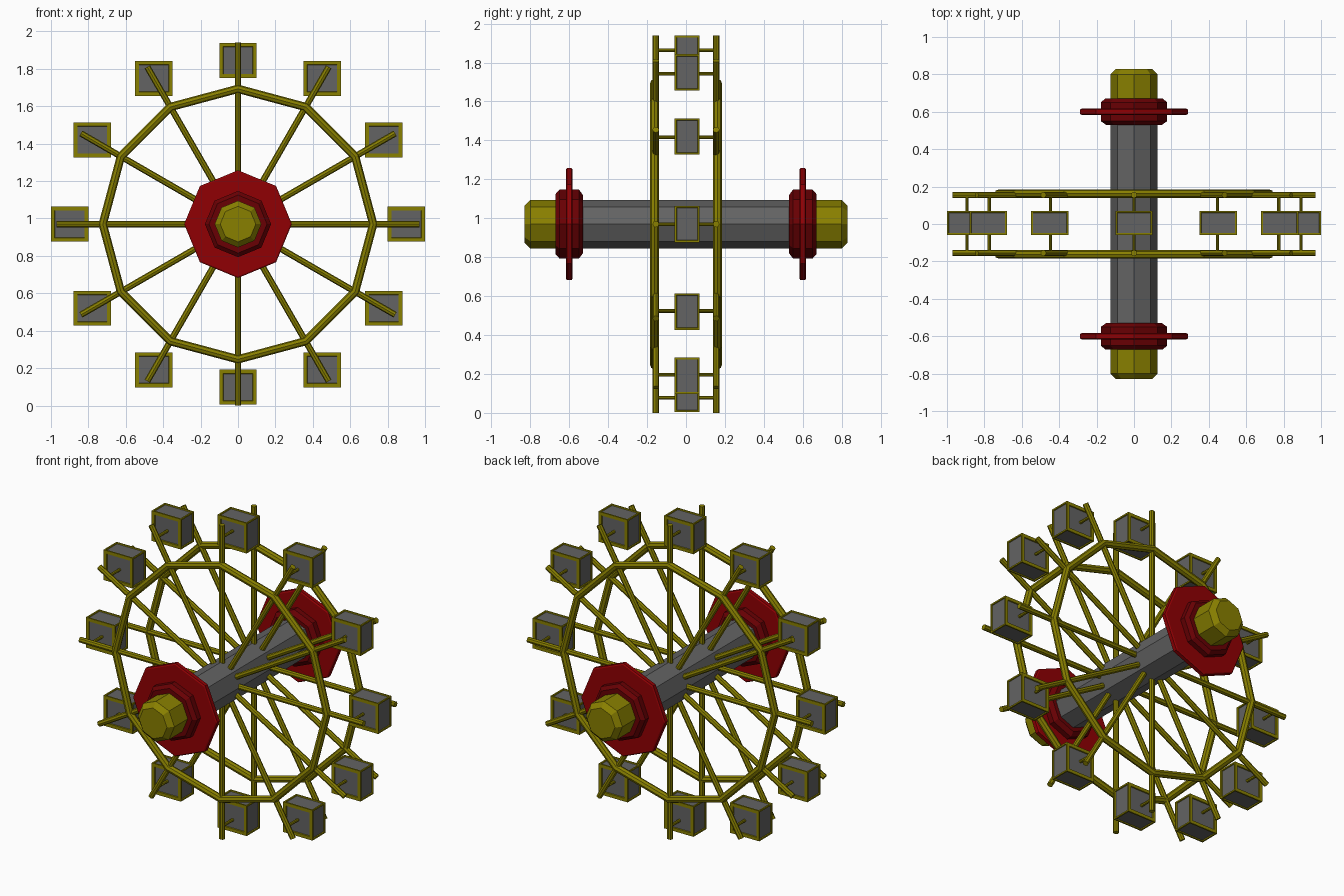
import bpy, bmesh, math
from mathutils import Vector

if "Cube" in bpy.data.objects:
    bpy.data.objects.remove(bpy.data.objects["Cube"])

CZ = 0.97          # height of the wheel centre


def material(name, rgb):
    m = bpy.data.materials.new(name)
    m.diffuse_color = (*rgb, 1)
    m.use_nodes = True
    m.node_tree.nodes["Principled BSDF"].inputs["Base Color"].default_value = m.diffuse_color
    return m


YELLOW = material("olive yellow", (0.25, 0.215, 0.0))
GREY = material("dark grey", (0.125, 0.125, 0.125))
RED = material("deep red", (0.28, 0.0, 0.001))
DARK_RED = material("dark red", (0.14, 0.0, 0.001))


def finish(bm, name, mats):
    bmesh.ops.recalc_face_normals(bm, faces=bm.faces)
    me = bpy.data.meshes.new(name)
    bm.to_mesh(me)
    bm.free()
    for m in mats:
        me.materials.append(m)
    ob = bpy.data.objects.new(name, me)
    bpy.context.collection.objects.link(ob)
    return ob


def lathe(name, profile, n, mat, loop=False):
    """Revolve (radius, y) points about the wheel axis; cap the ends unless looped."""
    bm = bmesh.new()
    rings = []
    for r, y in profile:
        rings.append([bm.verts.new((r * math.cos(2 * math.pi * k / n), y,
                                    CZ + r * math.sin(2 * math.pi * k / n))) for k in range(n)])
    pairs = list(zip(rings, rings[1:]))
    if loop:
        pairs.append((rings[-1], rings[0]))
    else:
        bm.faces.new(rings[0])
        bm.faces.new(rings[-1])
    for a, b in pairs:
        for k in range(n):
            j = (k + 1) % n
            bm.faces.new((a[k], a[j], b[j], b[k]))
    return finish(bm, name, [mat])


def bar(name, p, q, r, mat, n=8):
    """Straight faceted rod from p to q."""
    p, q = Vector(p), Vector(q)
    bm = bmesh.new()
    bmesh.ops.create_cone(bm, cap_ends=True, segments=n, radius1=r, radius2=r, depth=(q - p).length)
    rot = (q - p).to_track_quat('Z', 'Y').to_matrix()
    for v in bm.verts:
        v.co = rot @ v.co + (p + q) / 2
    return finish(bm, name, [mat])


def cabin(name, centre, size):
    """Yellow-framed box with recessed grey panels on every side."""
    bm = bmesh.new()
    bmesh.ops.create_cube(bm, size=1)
    for v in bm.verts:
        v.co = Vector(a * b for a, b in zip(v.co, size)) + Vector(centre)
    bm.normal_update()
    for f in list(bm.faces):
        t = 0.02 if abs(f.normal.y) > 0.5 else 0.009
        # flat frame border, then a short step back to the panel
        bmesh.ops.inset_region(bm, faces=[f], thickness=t, use_even_offset=True)
        bmesh.ops.inset_region(bm, faces=[f], thickness=0.002, depth=-0.006, use_even_offset=True)
        f.material_index = 1
    return finish(bm, name, [YELLOW, GREY])


# Central axle
lathe("axle", [(0.125, -0.6), (0.125, 0.6)], 8, GREY)

for s, side in ((-1, "front"), (1, "back")):
    # Hub, flange disc and end cap
    lathe(side + "_hub", [(0.15, s * 0.53), (0.177, s * 0.55), (0.177, s * 0.65), (0.155, s * 0.67)], 8, DARK_RED)
    lathe(side + "_flange", [(0.28, s * 0.583), (0.288, s * 0.588), (0.288, s * 0.612), (0.28, s * 0.617)], 8, RED)
    lathe(side + "_end_cap", [(0.125, s * 0.6), (0.125, s * 0.80), (0.095, s * 0.83)], 8, YELLOW)
    # Twelve-sided rim
    rim = [(0.723 + 0.023 * math.cos(a), s * 0.162 + 0.023 * math.sin(a))
           for a in (math.tau * k / 8 for k in range(8))]
    lathe(side + "_rim", rim, 12, YELLOW, loop=True)
    # Spokes running past the rim
    for i in range(12):
        a = math.tau * i / 12
        c, d = math.cos(a), math.sin(a)
        bar(f"{side}_spoke_{i}", (0.05 * c, s * 0.155, CZ + 0.05 * d),
            (0.97 * c, s * 0.155, CZ + 0.97 * d), 0.017, YELLOW)

# Cabins and the cross rods that carry them
for i in range(12):
    a = math.tau * i / 12
    c, d = math.cos(a), math.sin(a)
    bar(f"cabin_rod_{i}", (0.893 * c, -0.155, CZ + 0.893 * d), (0.893 * c, 0.155, CZ + 0.893 * d), 0.009, YELLOW)
    dz = max(-0.872, min(0.875, 0.9 * d))
    cabin(f"cabin_{i}", (0.9 * c, 0.006, CZ + dz), (0.2, 0.128, 0.187))
